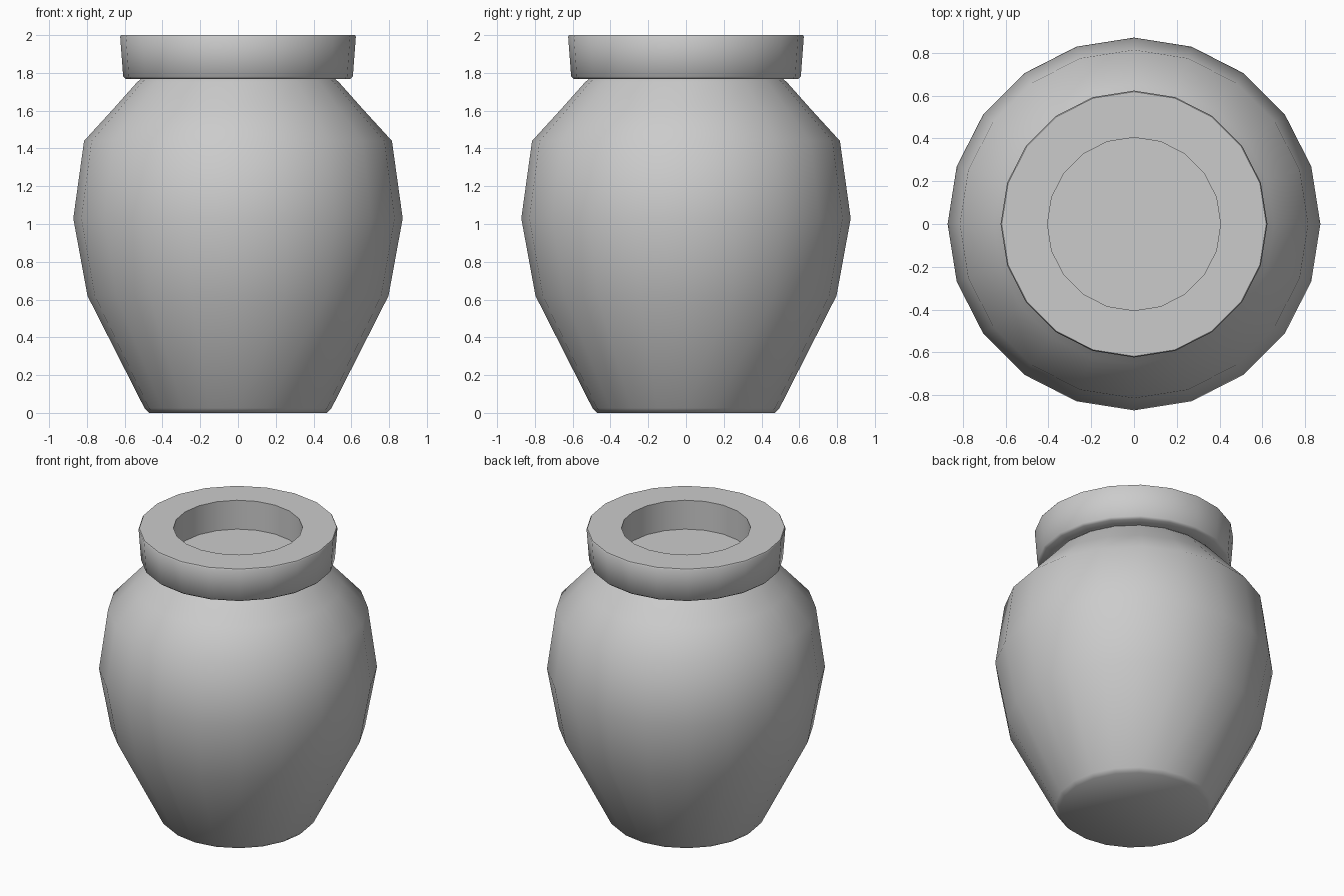
import bpy, bmesh, math

if "Cube" in bpy.data.objects:
    bpy.data.objects.remove(bpy.data.objects["Cube"])

SIDES = 20


def lathe(name, profile, angle):
    """Spin an (r, z) profile around z into a closed, smooth-shaded object."""
    bm = bmesh.new()
    verts = [bm.verts.new((r, 0, z)) for r, z in profile]
    edges = [bm.edges.new(pair) for pair in zip(verts, verts[1:])]
    bmesh.ops.spin(bm, geom=verts + edges, cent=(0, 0, 0), axis=(0, 0, 1),
                   angle=math.tau, steps=SIDES, use_duplicate=False)
    bmesh.ops.remove_doubles(bm, verts=bm.verts, dist=0.0005)
    bmesh.ops.recalc_face_normals(bm, faces=bm.faces)
    mesh = bpy.data.meshes.new(name)
    bm.to_mesh(mesh)
    bm.free()
    obj = bpy.data.objects.new(name, mesh)
    bpy.context.collection.objects.link(obj)
    bpy.ops.object.select_all(action='DESELECT')
    obj.select_set(True)
    bpy.context.view_layer.objects.active = obj
    bpy.ops.object.shade_smooth_by_angle(angle=math.radians(angle))
    return obj


# Whole jar: base, belly, shoulder, neck groove, thick rim, shallow well
lathe("jar", [
    (0, 0), (0.47, 0), (0.495, 0.025),
    (0.797, 0.62), (0.872, 1.03), (0.815, 1.44),
    (0.655, 1.615), (0.535, 1.75), (0.515, 1.767),
    (0.592, 1.767), (0.608, 1.78),
    (0.624, 1.992), (0.619, 2.0),
    (0.405, 2.0), (0.405, 1.80), (0, 1.80),
], 50)
